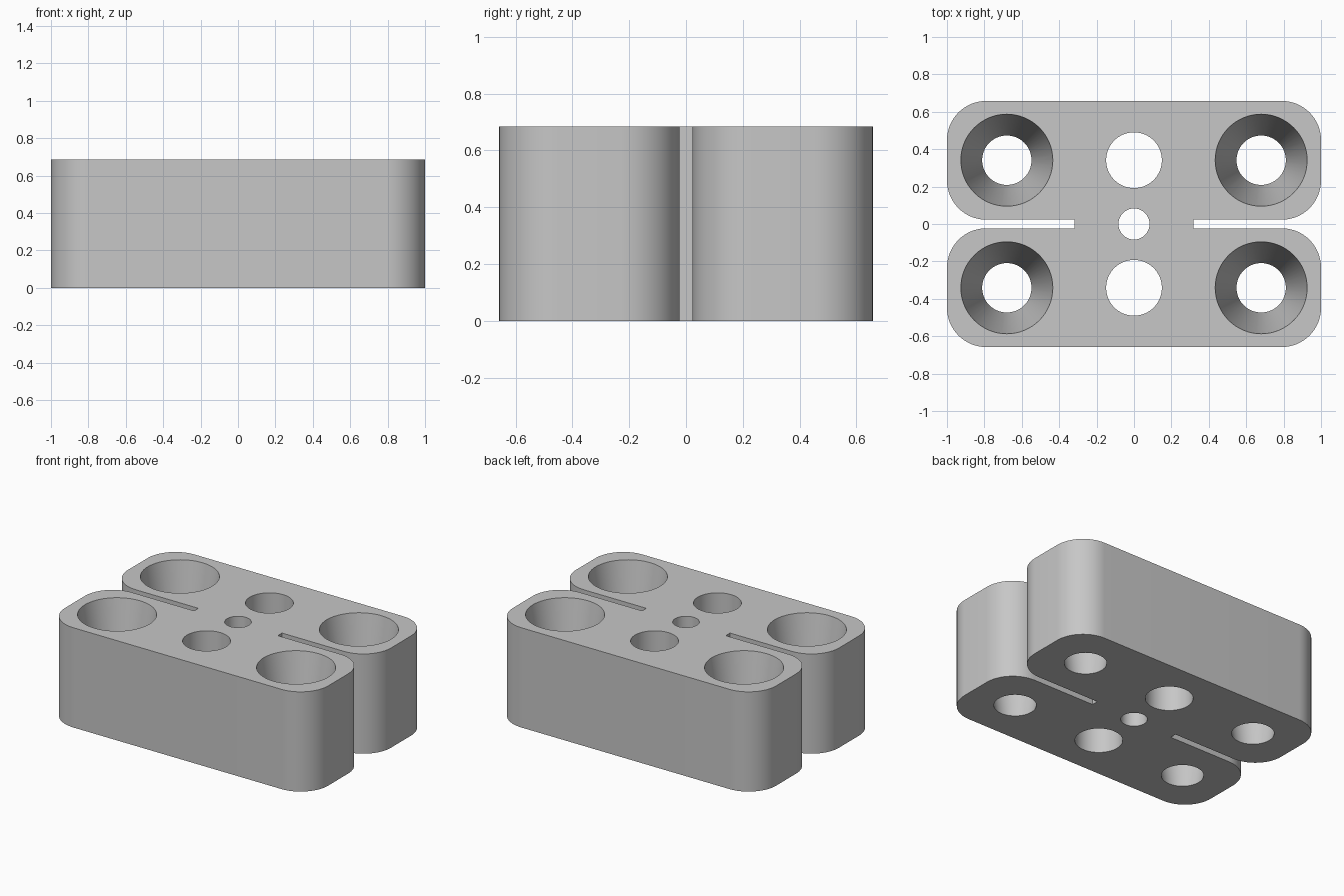
import bpy, bmesh
from math import sin, cos, pi
from mathutils import Matrix

if "Cube" in bpy.data.objects:
    bpy.data.objects.remove(bpy.data.objects["Cube"])

HEIGHT = 0.685
HALF_X, HALF_Y = 1.0, 0.658
CORNER = 0.21
SLOT_HALF, SLOT_END = 0.023, 0.318
HOLE_X, HOLE_Y = 0.68, 0.341

grey = bpy.data.materials.new("plain grey")
grey.use_nodes = True
colour = (0.57, 0.57, 0.57, 1)
grey.diffuse_color = colour
grey.node_tree.nodes["Principled BSDF"].inputs["Base Color"].default_value = colour


def make_object(name, bm):
    bmesh.ops.recalc_face_normals(bm, faces=bm.faces[:])
    mesh = bpy.data.meshes.new(name)
    bm.to_mesh(mesh)
    bm.free()
    mesh.materials.append(grey)
    obj = bpy.data.objects.new(name, mesh)
    bpy.context.collection.objects.link(obj)
    return obj


def arc(cx, cy, start, steps=16):
    angles = [start + pi / 2 * i / steps for i in range(steps + 1)]
    return [(cx + CORNER * cos(a), cy + CORNER * sin(a)) for a in angles]


# Block outline: one rounded end, mirrored across and then turned half way round
end = [(SLOT_END, SLOT_HALF)]
end += arc(HALF_X - CORNER, SLOT_HALF + CORNER, -pi / 2)
end += arc(HALF_X - CORNER, HALF_Y - CORNER, 0)
half = end + [(-x, y) for x, y in reversed(end)]
outline = half + [(-x, -y) for x, y in half]

bm = bmesh.new()
base = bm.faces.new([bm.verts.new((x, y, 0)) for x, y in outline])
extruded = bmesh.ops.extrude_face_region(bm, geom=[base], use_keep_orig=True)
top_verts = [g for g in extruded["geom"] if isinstance(g, bmesh.types.BMVert)]
bmesh.ops.translate(bm, verts=top_verts, vec=(0, 0, HEIGHT))
block = make_object("slotted_block", bm)

# Holes: straight bores in the middle, tapered bores at the corners
cut = bmesh.new()


def bore(x, y, bottom, top):
    margin = 0.1
    extra = (top - bottom) * margin / HEIGHT
    bmesh.ops.create_cone(
        cut, cap_ends=True, segments=64,
        radius1=bottom - extra, radius2=top + extra,
        depth=HEIGHT + 2 * margin,
        matrix=Matrix.Translation((x, y, HEIGHT / 2)))


bore(0, 0, 0.083, 0.083)
for sy in (-1, 1):
    bore(0, sy * HOLE_Y, 0.149, 0.149)
    for sx in (-1, 1):
        bore(sx * HOLE_X, sy * HOLE_Y, 0.132, 0.246)
cutter = make_object("hole_cutter", cut)
cutter.hide_render = True

# Cut the holes and tidy up
boolean = block.modifiers.new("holes", "BOOLEAN")
boolean.operation = "DIFFERENCE"
boolean.solver = "EXACT"
boolean.object = cutter
bpy.ops.object.select_all(action="DESELECT")
block.select_set(True)
bpy.context.view_layer.objects.active = block
bpy.ops.object.modifier_apply(modifier=boolean.name)
bpy.data.objects.remove(cutter)
bpy.ops.object.shade_smooth_by_angle(angle=pi / 6)
